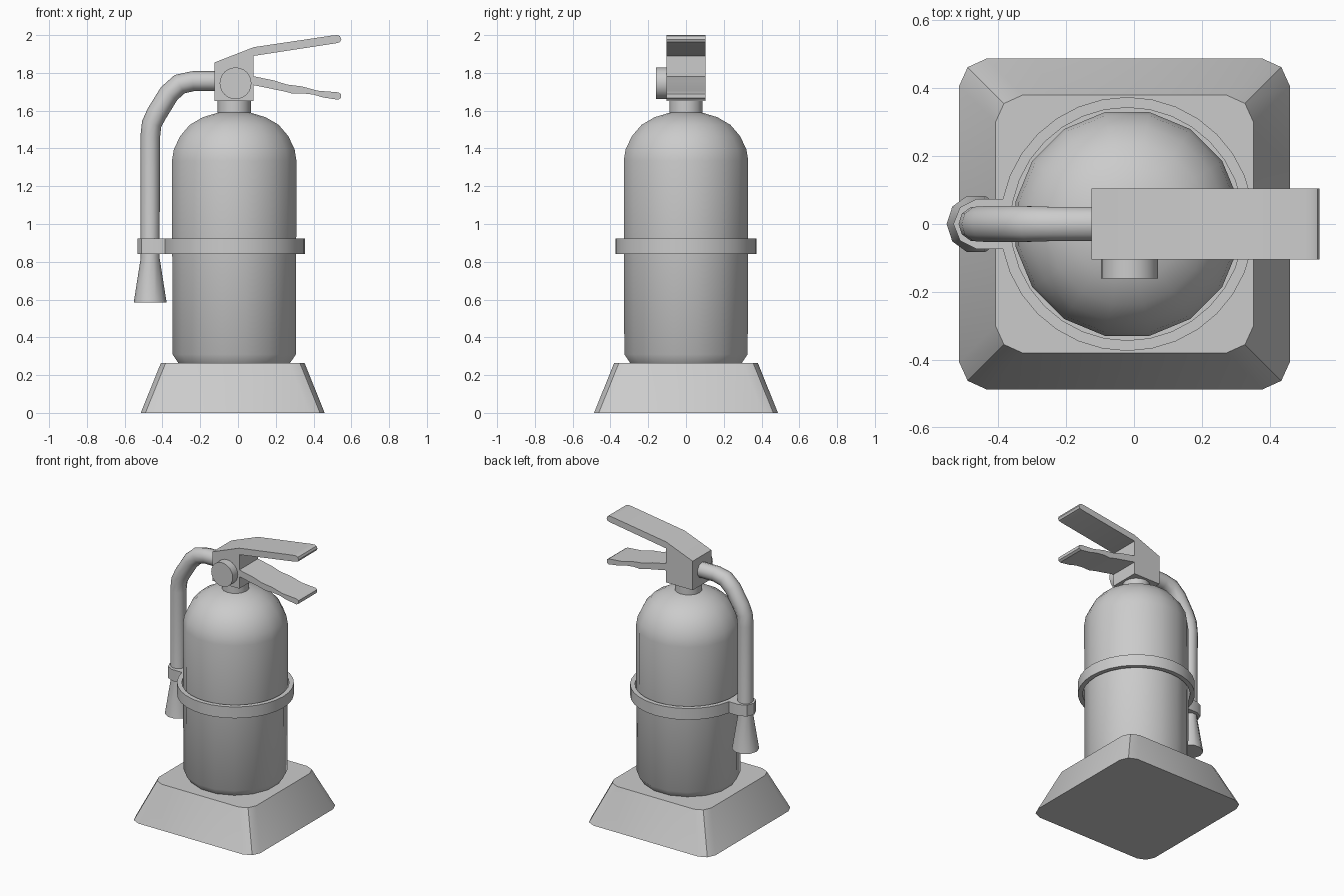
import bpy, bmesh
from math import cos, sin, pi, radians
from mathutils import Vector

if "Cube" in bpy.data.objects:
    bpy.data.objects.remove(bpy.data.objects["Cube"])

CX = -0.02  # axis of the bottle


def loft(name, rings, caps=True, loop=False, angle=32):
    """Skin a list of equal-length point rings."""
    bm = bmesh.new()
    vs = [[bm.verts.new(p) for p in r] for r in rings]
    pairs = list(zip(vs, vs[1:])) + ([(vs[-1], vs[0])] if loop else [])
    for a, b in pairs:
        for i in range(len(a)):
            j = (i + 1) % len(a)
            bm.faces.new((a[i], a[j], b[j], b[i]))
    if caps and not loop:
        bm.faces.new(vs[0][::-1])
        bm.faces.new(vs[-1])
    bmesh.ops.recalc_face_normals(bm, faces=bm.faces)
    me = bpy.data.meshes.new(name)
    bm.to_mesh(me)
    bm.free()
    ob = bpy.data.objects.new(name, me)
    bpy.context.collection.objects.link(ob)
    bpy.ops.object.select_all(action='DESELECT')
    ob.select_set(True)
    bpy.context.view_layer.objects.active = ob
    bpy.ops.object.shade_smooth_by_angle(angle=radians(angle))
    return ob


def circle(r, z, n, cx=CX, off=0.0):
    return [(cx + r * cos(2 * pi * (i + off) / n), r * sin(2 * pi * (i + off) / n), z)
            for i in range(n)]


def rounded_square(h, z, cx=-0.028):
    corner = [(h, h - 0.08), (h - 0.025, h - 0.025), (h - 0.08, h)]
    pts = []
    for k in range(4):
        c, s = round(cos(k * pi / 2)), round(sin(k * pi / 2))
        pts += [(cx + c * x - s * y, s * x + c * y, z) for x, y in corner]
    return pts


# tapered stand
loft("stand", [rounded_square(0.487, 0), rounded_square(0.38, 0.265)])

# bottle with domed shoulder
profile = [(0.30, 0.262), (0.333, 0.31), (0.336, 1.335), (0.326, 1.395), (0.292, 1.465),
           (0.24, 1.525), (0.17, 1.565), (0.08, 1.592)]
loft("bottle", [circle(r, z, 16, off=0.5) for r, z in profile], angle=42)
loft("neck", [circle(0.088, 1.575, 16), circle(0.088, 1.66, 16)])

# valve head with both levers, one side profile extruded across y
head = [(-0.125, 1.65), (0.083, 1.65), (0.083, 1.735), (0.24, 1.703), (0.29, 1.69),
        (0.34, 1.692), (0.40, 1.685), (0.45, 1.67), (0.53, 1.658), (0.545, 1.667),
        (0.545, 1.688), (0.53, 1.697), (0.42, 1.706), (0.34, 1.728), (0.26, 1.738),
        (0.19, 1.76), (0.083, 1.782), (0.083, 1.89), (0.52, 1.957), (0.54, 1.963),
        (0.547, 1.978), (0.54, 1.994), (0.525, 2.0), (0.50, 1.998), (0.083, 1.936),
        (-0.125, 1.855)]
loft("valve_and_levers", [[(x, y, z) for x, z in head] for y in (-0.104, 0.104)])

# pressure gauge
loft("gauge", [[(-0.013 + 0.084 * cos(i * pi / 12), y, 1.745 + 0.084 * sin(i * pi / 12))
                for i in range(24)] for y in (-0.16, -0.09)])

# hose swept down into the flared nozzle: x, z, radius
path = [(-0.10, 1.756, 0.053), (-0.24, 1.756, 0.053), (-0.31, 1.74, 0.055),
        (-0.365, 1.69, 0.055), (-0.43, 1.585, 0.055), (-0.457, 1.53, 0.053),
        (-0.465, 1.46, 0.052), (-0.465, 0.82, 0.05), (-0.465, 0.585, 0.087)]
pts = [Vector((x, 0, z)) for x, z, _ in path]
rings = []
for k, p in enumerate(pts):
    a = (p - pts[k - 1]).normalized() if k else Vector((-1, 0, 0))
    b = (pts[k + 1] - p).normalized() if k < len(pts) - 1 else a
    t = (a + b).normalized()
    n = Vector((t.z, 0, -t.x))
    r = path[k][2]
    rings.append([p + r * (cos(i * pi / 5) * n + sin(i * pi / 5) * Vector((0, 1, 0)))
                  for i in range(10)])
loft("hose_and_nozzle", rings, angle=40)

# strap ring running out into a clamp around the hose
clamp = [(-0.41, 0.073), (-0.465, 0.073), (-0.512, 0.05), (-0.532, 0),
         (-0.512, -0.05), (-0.465, -0.073), (-0.41, -0.073)]
angs = [radians(-168.75 + 11.25 * i) for i in range(31)]
outer = [(CX + 0.374 * cos(a), 0.374 * sin(a)) for a in angs] + clamp
angs += [radians(168.75 + 22.5 * (i + 1) / 8) for i in range(7)]
inner = [(CX + 0.343 * cos(a), 0.343 * sin(a)) for a in angs]
loft("strap", [[(x, y, z) for x, y in o]
               for o, z in ((outer, 0.842), (outer, 0.922), (inner, 0.922), (inner, 0.842))],
     loop=True)
